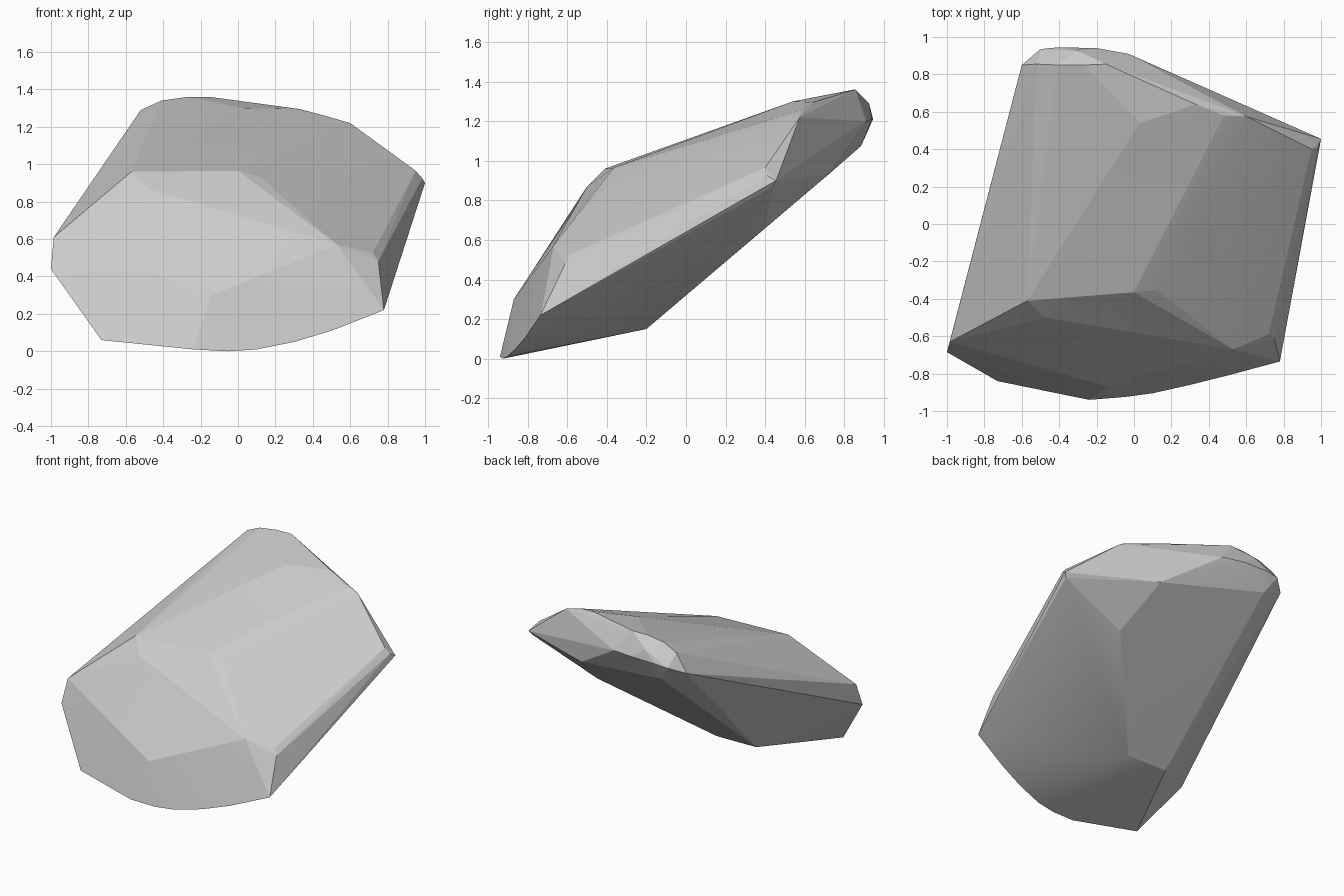
import bpy, bmesh

# Rock described by a few outline rings; its convex hull gives the facets
front_foot = [(-0.73, -0.84, 0.06), (-0.24, -0.94, 0.01), (-0.05, -0.925, 0),
              (0.1, -0.905, 0.01), (0.3, -0.86, 0.05), (0.5, -0.81, 0.11),
              (0.78, -0.735, 0.22)]
left_corner = [(-1, -0.685, 0.44), (-0.985, -0.63, 0.61)]
front_brow = [(-0.57, -0.41, 0.96), (-0.48, -0.5, 0.87), (0, -0.365, 0.965),
              (0.12, -0.355, 0.93), (-0.14, -0.87, 0.3), (0.53, -0.67, 0.57),
              (0.72, -0.59, 0.525), (0.75, -0.61, 0.48)]
back_crest = [(-0.52, 0.855, 1.29), (-0.41, 0.85, 1.34), (-0.27, 0.85, 1.36),
              (-0.15, 0.855, 1.36), (0.03, 0.54, 1.3), (0.33, 0.64, 1.295),
              (0.48, 0.58, 1.255), (0.6, 0.575, 1.22)]
right_corner = [(0.95, 0.4, 0.965), (0.985, 0.41, 0.925), (1, 0.455, 0.9),
                (0.98, 0.44, 0.87)]
back_rim = [(-0.6, 0.85, 1.155), (-0.5, 0.935, 1.2), (-0.4, 0.945, 1.21),
            (-0.2, 0.94, 1.21), (-0.3, 0.925, 1.29), (-0.03, 0.91, 1.2),
            (-0.42, 0.885, 1.075), (0.37, 0.725, 0.935)]
underside = [(-0.12, -0.2, 0.15), (-0.45, -0.2, 0.155), (0.46, 0.4, 0.66)]

bm = bmesh.new()
for ring in (front_foot, left_corner, front_brow, back_crest,
             right_corner, back_rim, underside):
    for p in ring:
        bm.verts.new(p)
bmesh.ops.convex_hull(bm, input=bm.verts[:])
# Remove points that fell inside the hull
bmesh.ops.delete(bm, geom=[v for v in bm.verts if not v.link_faces], context='VERTS')
bmesh.ops.recalc_face_normals(bm, faces=bm.faces[:])

mesh = bpy.data.meshes.new("rock")
bm.to_mesh(mesh)
bm.free()
rock = bpy.data.objects.new("rock", mesh)
bpy.context.collection.objects.link(rock)

# Soften the small facets while keeping the larger breaks crisp
bpy.context.view_layer.objects.active = rock
rock.select_set(True)
bpy.ops.object.shade_smooth_by_angle(angle=0.12)
